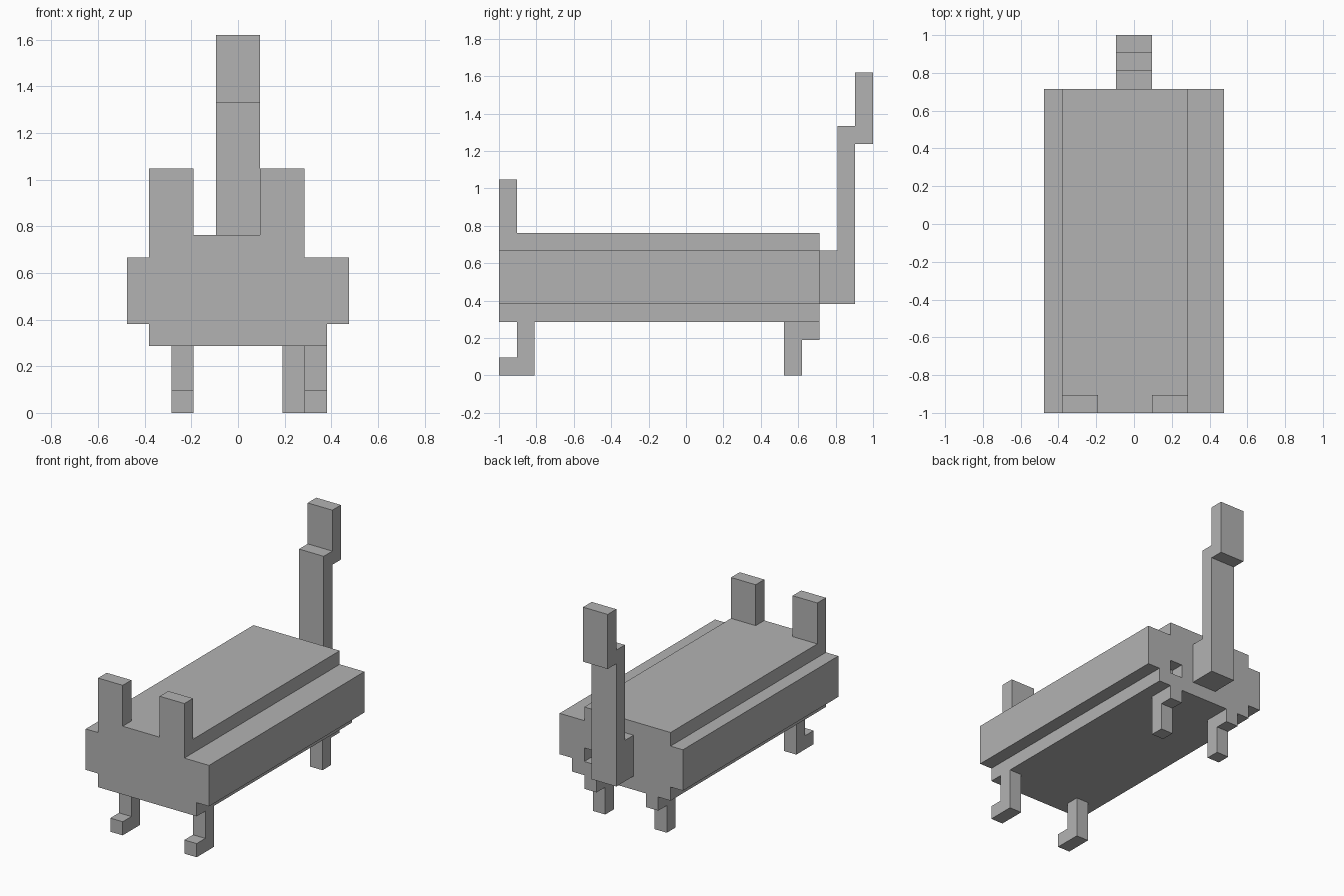
import bpy
import bmesh
from mathutils import Vector

cube = bpy.data.objects.get("Cube")
if cube:
    bpy.data.objects.remove(cube, do_unlink=True)

UNIT = 2 / 21      # edge of one block
MID_Y = 10.5       # block row at the centre of the length

grey = bpy.data.materials.new("plain grey")
grey.use_nodes = True
GREY = (0.45, 0.45, 0.45, 1)
grey.diffuse_color = GREY
grey.node_tree.nodes["Principled BSDF"].inputs["Base Color"].default_value = GREY


def prism(name, profile, axis, start, end):
    """Extrude a block-grid profile, (x, z) along y or (y, z) along x."""
    def place(a, b, depth):
        x, y = (depth, a) if axis == "x" else (a, depth)
        return Vector((x, y - MID_Y, b)) * UNIT

    bm = bmesh.new()
    face = bm.faces.new([bm.verts.new(place(a, b, start)) for a, b in profile])
    shift = place(0, 0, end) - place(0, 0, start)
    grown = bmesh.ops.extrude_face_region(bm, geom=[face], use_keep_orig=True)
    bmesh.ops.translate(bm, vec=shift, verts=[
        g for g in grown["geom"] if isinstance(g, bmesh.types.BMVert)])
    bmesh.ops.recalc_face_normals(bm, faces=bm.faces)
    mesh = bpy.data.meshes.new(name)
    bm.to_mesh(mesh)
    bm.free()
    mesh.materials.append(grey)
    obj = bpy.data.objects.new(name, mesh)
    bpy.context.collection.objects.link(obj)
    return obj


def rect(a0, a1, b0, b1):
    return [(a0, b0), (a1, b0), (a1, b1), (a0, b1)]


# Stepped body, with the back ridge set off to one side
body = prism("body", [(-4, 3), (4, 3), (4, 4), (5, 4), (5, 7), (3, 7), (3, 8),
                      (-4, 8), (-4, 7), (-5, 7), (-5, 4), (-4, 4)], "y", 0, 18)

# Small square recess in the rear face
cutter = prism("recess_cutter", rect(2, 3, 4, 5), "y", 17, 19)
cutter.hide_render = True
cut = body.modifiers.new("recess", "BOOLEAN")
cut.operation = "DIFFERENCE"
cut.solver = "EXACT"
cut.object = cutter
bpy.context.view_layer.update()
graph = bpy.context.evaluated_depsgraph_get()
cut_mesh = bpy.data.meshes.new_from_object(body.evaluated_get(graph))
body.modifiers.clear()
body.data = cut_mesh
bpy.data.objects.remove(cutter, do_unlink=True)

# Ears
for side, x in (("right", -4), ("left", 1)):
    prism(f"{side}_ear", rect(x, x + 2, 8, 11), "y", 0, 1)

# Front legs with forward feet, rear legs with a hock block
front_leg = [(0, 0), (2, 0), (2, 3), (1, 3), (1, 1), (0, 1)]
rear_leg = [(16, 0), (17, 0), (17, 2), (18, 2), (18, 3), (16, 3)]
for name, profile, x in (("front_right_leg", front_leg, -3),
                         ("front_left_leg", front_leg, 3),
                         ("rear_right_leg", rear_leg, -3),
                         ("rear_left_leg", rear_leg, 2)):
    prism(name, profile, "x", x, x + 1)

# Upright tail with an offset tip
prism("tail", [(18, 4), (20, 4), (20, 13), (21, 13), (21, 17), (20, 17),
               (20, 14), (19, 14), (19, 7), (18, 7)], "x", -1, 1)
